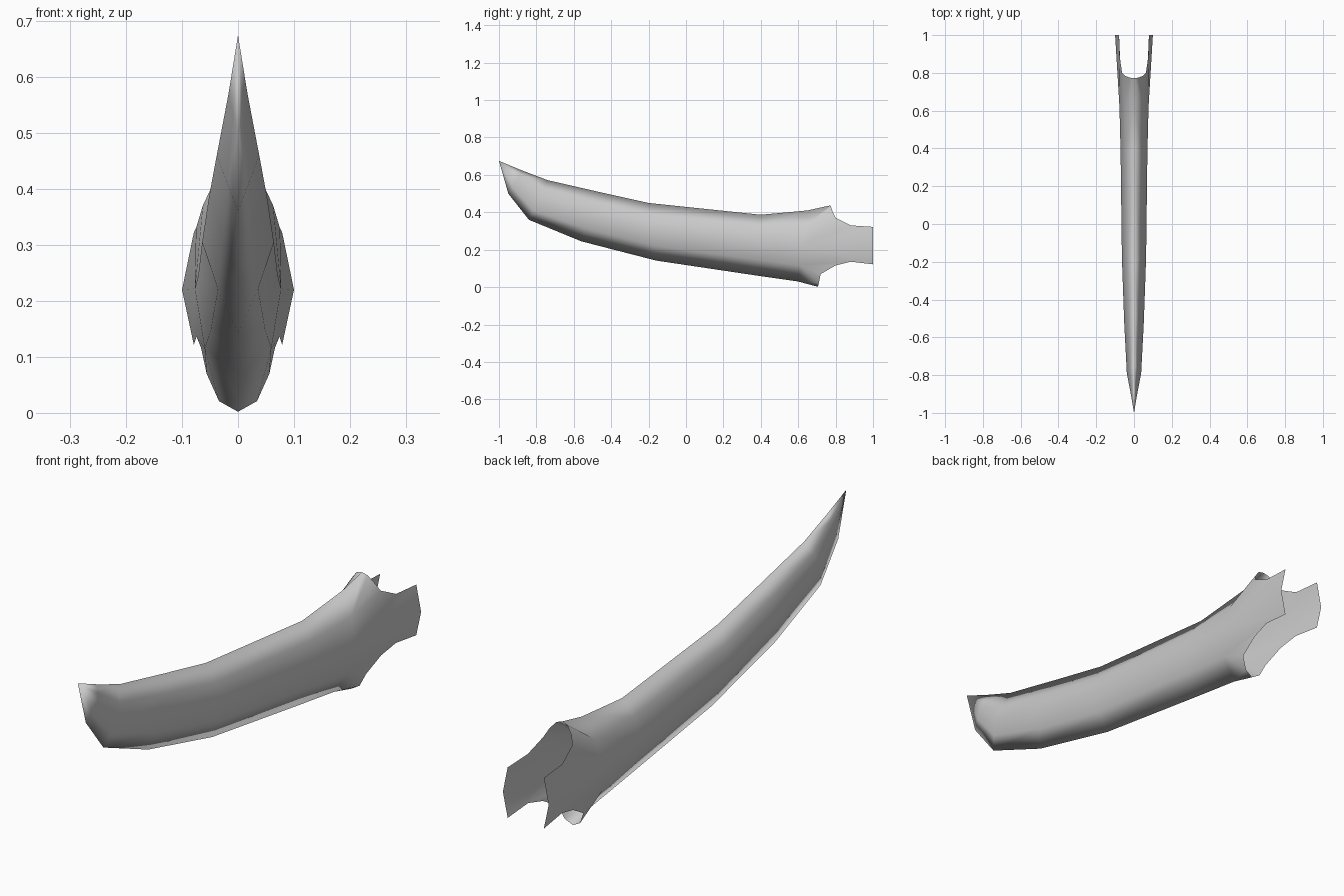
import bpy, bmesh
from mathutils import Vector

cube = bpy.data.objects.get("Cube")
if cube:
    bpy.data.objects.remove(cube, do_unlink=True)

grey = bpy.data.materials.new("plain_grey")
grey.use_nodes = True
grey.diffuse_color = (0.6, 0.6, 0.6, 1)
grey.node_tree.nodes["Principled BSDF"].inputs["Base Color"].default_value = (0.6, 0.6, 0.6, 1)

# Half sections: keel point, side point, ridge point, outward bulge between them
TIP = (0, -1, .675)
SECTIONS = [
    ((0, -.95, .50), (.017, -.90, .57), (0, -.88, .625), 0),
    ((0, -.84, .36), (.038, -.79, .46), (0, -.74, .572), 0),
    ((0, -.56, .245), (.052, -.52, .385), (0, -.47, .51), 0),
    ((0, -.16, .142), (.064, -.18, .305), (0, -.20, .45), .004),
    ((0, .35, .066), (.071, .38, .245), (0, .40, .387), .013),
    ((0, .60, .03), (.077, .62, .222), (0, .65, .41), .021),
]

# Open rear rim of one half, with its side tab, from keel to ridge
RIM = [
    [(0, .705, .002)],
    [(.034, .71, .021), (.056, .72, .07), (.066, .80, .116)],
    [(.074, .88, .136), (.079, 1, .122), (.1, 1, .22), (.079, 1, .322), (.075, .88, .33)],
    [(.063, .80, .37), (.049, .785, .40), (.024, .775, .43)],
    [(0, .772, .437)],
]


def half_section(keel, side, ridge, bulge):
    keel, side, ridge = Vector(keel), Vector(side), Vector(ridge)
    low = (keel + side) / 2 + Vector((bulge, 0, -bulge / 2))
    high = (ridge + side) / 2 + Vector((bulge * .6, 0, bulge / 2))
    return [keel, low, side, high, ridge]


bm = bmesh.new()
rings = [[bm.verts.new(p) for p in half_section(*s)] for s in SECTIONS]
tip = bm.verts.new(TIP)

# Pointed front end
for a, b in zip(rings[0], rings[0][1:]):
    bm.faces.new((tip, a, b))

# Curved body
for near, far in zip(rings, rings[1:]):
    for j in range(len(near) - 1):
        bm.faces.new((near[j], far[j], far[j + 1], near[j + 1]))

# Flared rear end and tab, fanned from the last section
previous = None
for root, group in zip(rings[-1], RIM):
    edge = [bm.verts.new(p) for p in group]
    if previous:
        bm.faces.new((previous[0], previous[1], edge[0], root))
    for a, b in zip(edge, edge[1:]):
        bm.faces.new((root, a, b))
    previous = (root, edge[-1])

for face in bm.faces:
    face.smooth = True
mesh = bpy.data.meshes.new("curved_sheath")
bm.to_mesh(mesh)
bm.free()
mesh.materials.append(grey)

sheath = bpy.data.objects.new("curved_sheath", mesh)
bpy.context.collection.objects.link(sheath)
mirror = sheath.modifiers.new("Mirror", "MIRROR")
mirror.use_axis = (True, False, False)
mirror.merge_threshold = 0.0005
